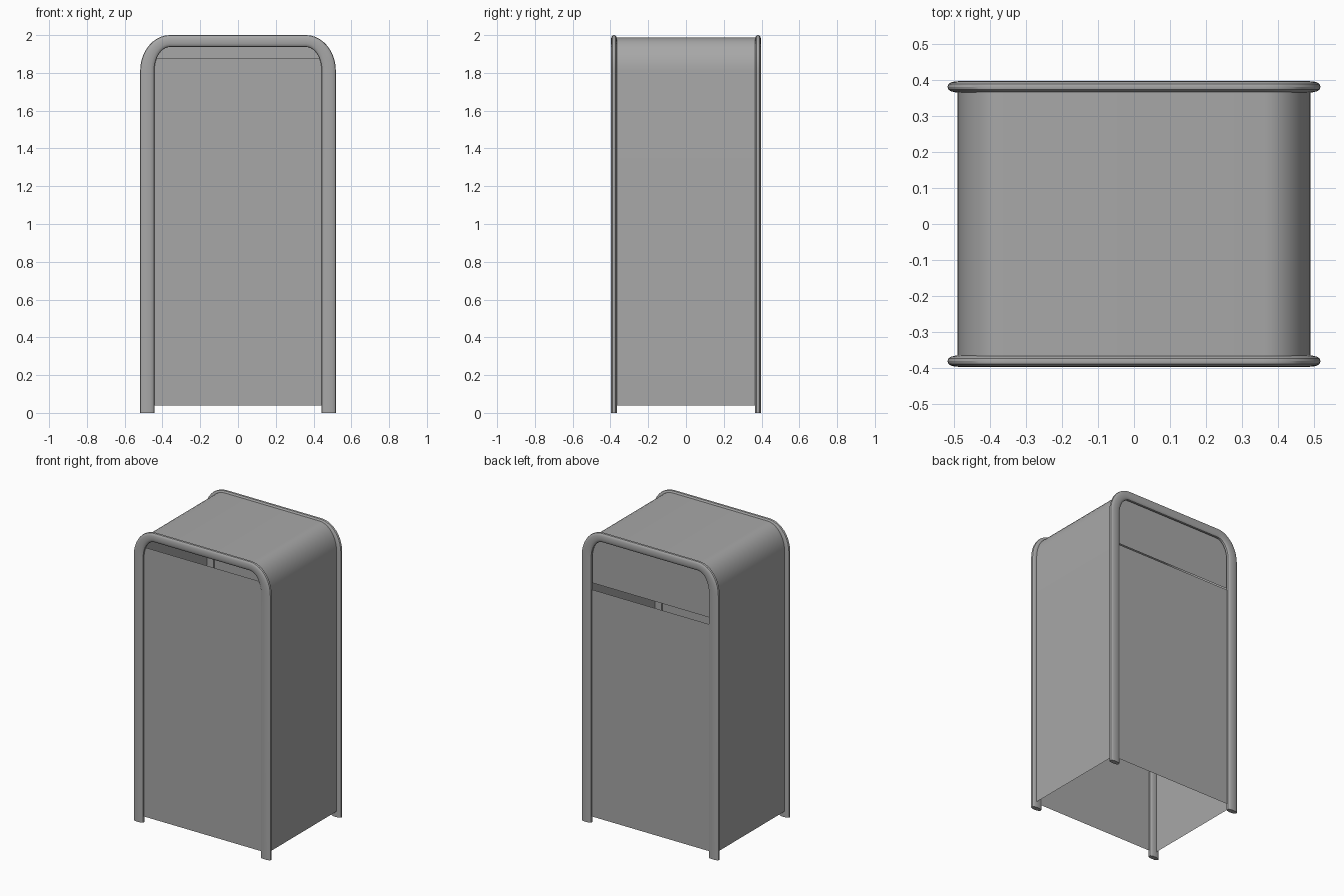
import bpy, bmesh
from math import sin, cos, pi, copysign

if "Cube" in bpy.data.objects:
    bpy.data.objects.remove(bpy.data.objects["Cube"])

CX, CZ = 0.36, 1.81      # centre of the rounded top corners
HOOP_Y = 0.381           # depth position of the two hoops
STEPS = 10

# Dark grey painted metal
metal = bpy.data.materials.new("dark_grey_metal")
metal.diffuse_color = (0.39, 0.39, 0.39, 1)
metal.use_nodes = True
metal.node_tree.nodes["Principled BSDF"].inputs["Base Color"].default_value = metal.diffuse_color


def arch(rx, rz, bottom):
    """Points of an upside-down U, from bottom right to bottom left."""
    right = [(CX + rx, bottom)]
    for i in range(STEPS + 1):
        a = pi / 2 * i / STEPS
        right.append((CX + rx * cos(a), CZ + rz * sin(a)))
    return right + [(-x, z) for x, z in reversed(right)]


def finish(bm, name, smooth=True):
    me = bpy.data.meshes.new(name)
    bm.to_mesh(me)
    bm.free()
    me.materials.append(metal)
    ob = bpy.data.objects.new(name, me)
    bpy.context.collection.objects.link(ob)
    if smooth:
        bpy.ops.object.select_all(action='DESELECT')
        bpy.context.view_layer.objects.active = ob
        ob.select_set(True)
        bpy.ops.object.shade_smooth_by_angle()


def loft(bm, rings, closed):
    rows = [[bm.verts.new(p) for p in r] for r in rings]
    n = len(rows[0])
    for a, b in zip(rows, rows[1:]):
        for i in range(n if closed else n - 1):
            j = (i + 1) % n
            bm.faces.new((a[i], a[j], b[j], b[i]))
    return rows


def hoop(name, y):
    """Flattened tube bent into a U."""
    outer = arch(0.158, 0.19, 0)
    inner = arch(0.083, 0.127, 0)
    rings = []
    for (xo, zo), (xi, zi) in zip(outer, inner):
        ring = []
        for k in range(16):
            a = 2 * pi * k / 16
            c = copysign(abs(cos(a)) ** 0.8, cos(a))
            s = copysign(abs(sin(a)) ** 0.8, sin(a))
            t = (1 + c) / 2
            ring.append((xi + (xo - xi) * t, y + 0.016 * s, zi + (zo - zi) * t))
        rings.append(ring)
    bm = bmesh.new()
    rows = loft(bm, rings, True)
    bm.faces.new(rows[0])
    bm.faces.new(rows[-1])
    bmesh.ops.recalc_face_normals(bm, faces=bm.faces)
    finish(bm, name)


def panel(name, y, low, high, rx=0.09, rz=0.135):
    """Flat sheet filling the hoop opening between two heights."""
    pts = [p for p in arch(rx, rz, low) if p[1] <= high]
    if high < CZ + rz:
        # close the top at the cut height
        right = [p for p in pts if p[0] > 0]
        x = CX + rx * (1 - max(0, (high - CZ) / rz) ** 2) ** 0.5
        right.append((x, high))
        pts = right + [(-px, pz) for px, pz in reversed(right)]
    bm = bmesh.new()
    f = bm.faces.new([bm.verts.new((px, y, pz)) for px, pz in pts])
    f.normal_update()
    if f.normal.y * y < 0:
        f.normal_flip()
    finish(bm, name, False)


# Front and back tube frames
hoop("front_hoop", -HOOP_Y)
hoop("back_hoop", HOOP_Y)

# Curved sheet making the sides and roof
bm = bmesh.new()
loft(bm, [[(x, -0.376, z), (x, 0.376, z)] for x, z in arch(0.13, 0.177, 0.04)], False)
bm.normal_update()
for f in bm.faces:
    c = f.calc_center_median()
    if f.normal.x * c.x + f.normal.z * (c.z - 1) < 0:
        f.normal_flip()
finish(bm, "side_and_roof_shell")

# Front panel with an open slot above it
panel("front_panel", -HOOP_Y, 0.04, 1.88)

# Back lower panel and a slightly recessed upper panel, with a narrow slot between
panel("back_lower_panel", HOOP_Y, 0.04, 1.59)
panel("back_upper_panel", 0.352, 1.62, 2.0, 0.13, 0.177)
